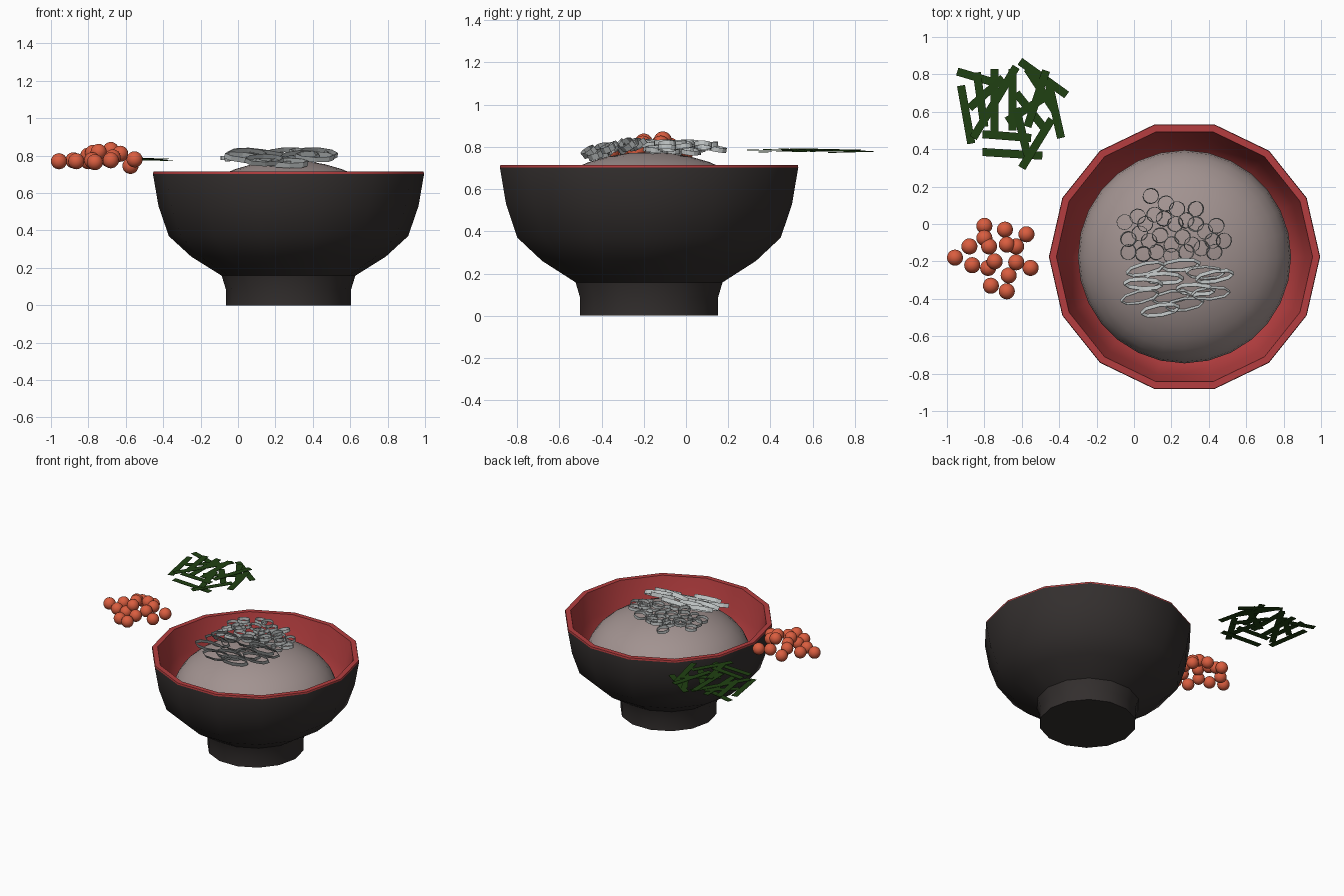
import bpy, bmesh, math, random
from mathutils import Matrix, Vector, Euler

if "Cube" in bpy.data.objects:
    bpy.data.objects.remove(bpy.data.objects["Cube"])

random.seed(4)
CX, CY = 0.27, -0.175      # bowl centre


def mat(name, rgb):
    m = bpy.data.materials.new(name)
    m.diffuse_color = (*rgb, 1)
    m.use_nodes = True
    m.node_tree.nodes["Principled BSDF"].inputs["Base Color"].default_value = m.diffuse_color
    return m


BLACK = mat("black lacquer", (0.033, 0.028, 0.027))
RED = mat("red lacquer", (0.46, 0.048, 0.05))
RICE = mat("rice", (0.36, 0.29, 0.28))
ORANGE = mat("roe orange", (0.70, 0.11, 0.05))
GREEN = mat("seaweed green", (0.014, 0.052, 0.006))
WHITE = mat("onion white", (0.52, 0.55, 0.55))


def finish(bm, name, mats, smooth=None):
    me = bpy.data.meshes.new(name)
    bm.normal_update()
    bm.to_mesh(me)
    bm.free()
    for m in mats:
        me.materials.append(m)
    ob = bpy.data.objects.new(name, me)
    bpy.context.collection.objects.link(ob)
    if smooth:
        bpy.ops.object.select_all(action='DESELECT')
        ob.select_set(True)
        bpy.context.view_layer.objects.active = ob
        bpy.ops.object.shade_smooth_by_angle(angle=math.radians(smooth))
    return ob


def lathe(name, profile, sides, mats, first_inner=None, smooth=40):
    """Turn (radius, z) points around the bowl axis; radius 0 becomes a pole."""
    bm = bmesh.new()
    rings = []
    for r, z in profile:
        n = sides if r > 0 else 1
        rings.append([bm.verts.new((CX + r * math.cos(math.tau * i / sides),
                                    CY + r * math.sin(math.tau * i / sides), z))
                      for i in range(n)])
    for k in range(len(rings) - 1):
        a, b = rings[k], rings[k + 1]
        for i in range(sides):
            j = (i + 1) % sides
            quad = []
            for v in (a[i % len(a)], a[j % len(a)], b[j % len(b)], b[i % len(b)]):
                if v not in quad:
                    quad.append(v)
            f = bm.faces.new(quad)
            if first_inner is not None and k >= first_inner:
                f.material_index = 1
    bmesh.ops.recalc_face_normals(bm, faces=bm.faces[:])
    return finish(bm, name, mats, smooth)


# Bowl: black outside, red rim and lining
lathe("bowl",
      [(0, 0), (0.335, 0), (0.335, 0.085), (0.357, 0.158), (0.52, 0.26), (0.64, 0.37),
       (0.695, 0.53), (0.725, 0.703),
       (0.722, 0.715), (0.685, 0.715), (0.645, 0.53), (0.59, 0.385), (0.48, 0.29), (0, 0.2)],
      14, [BLACK, RED], first_inner=7)

# Rice mound: upper part of a flattened ball
lathe("rice_mound",
      [(0.57 * math.cos(t), 0.425 + 0.35 * math.sin(t))
       for t in [math.radians(a) for a in range(-10, 90, 10)]] + [(0, 0.775)],
      28, [RICE], smooth=60)

# Roe pile beside the bowl
roe = [(-.80, -.01, .77), (-.69, -.03, .78), (-.575, -.055, .745), (-.80, -.075, .80),
       (-.88, -.12, .775), (-.775, -.12, .815), (-.68, -.11, .83), (-.63, -.12, .81),
       (-.957, -.18, .77), (-.865, -.22, .77), (-.78, -.235, .775), (-.745, -.20, .82),
       (-.63, -.205, .81), (-.553, -.235, .78), (-.67, -.275, .79), (-.765, -.33, .765),
       (-.68, -.36, .775)]
bm = bmesh.new()
for p in roe:
    bmesh.ops.create_uvsphere(bm, u_segments=20, v_segments=12, radius=0.043,
                              matrix=Matrix.Translation(p))
finish(bm, "roe", [ORANGE], 60)

# Seaweed strips: thin bars between two plan points
strips = [(-.945, .815, -.76, .76), (-.925, .74, -.87, .43), (-.81, .385, -.49, .365),
          (-.81, .48, -.55, .46), (-.60, .30, -.44, .56), (-.39, .46, -.46, .77),
          (-.61, .87, -.36, .69), (-.745, .83, -.745, .47), (-.65, .83, -.65, .50),
          (-.86, .46, -.63, .84), (-.88, .62, -.70, .78), (-.47, .82, -.57, .52),
          (-.68, .55, -.44, .70), (-.84, .81, -.80, .52), (-.57, .83, -.42, .60),
          (-.63, .70, -.47, .50), (-.57, .37, -.63, .62)]
bm = bmesh.new()
for x0, y0, x1, y1 in strips:
    z = random.uniform(.776, .788)
    a, b = Vector((x0, y0, z)), Vector((x1, y1, z + random.uniform(-.006, .006)))
    d = b - a
    bmesh.ops.create_cube(bm, size=1, matrix=Matrix.Translation((a + b) / 2)
                          @ d.to_track_quat('X', 'Z').to_matrix().to_4x4()
                          @ Matrix.Diagonal((d.length, 0.043, 0.003, 1)))
finish(bm, "seaweed_strips", [GREEN])


def add_ring(bm, pos, rot, rx, ry, h, sides, t=0.003):
    """Thin-walled oval band."""
    m = Matrix.Translation(pos) @ Euler(rot).to_matrix().to_4x4()
    loops = [[bm.verts.new(m @ Vector(((rx - o) * math.cos(math.tau * i / sides),
                                       (ry - o) * math.sin(math.tau * i / sides), z)))
              for i in range(sides)]
             for o, z in ((0, -h / 2), (0, h / 2), (t, h / 2), (t, -h / 2))]
    for k in range(4):
        a, b = loops[k], loops[(k + 1) % 4]
        for i in range(sides):
            j = (i + 1) % sides
            bm.faces.new((a[i], a[j], b[j], b[i]))


# Small onion rings lying on the rice
small = [(.09, .15), (.17, .11), (.23, .08), (.33, .08), (-.05, .01), (.02, .04), (.06, .0),
         (.11, .05), (.16, .03), (.22, .0), (.28, .02), (.33, .0), (.38, -.04), (.44, -.01),
         (.48, -.09), (-.03, -.08), (.03, -.05), (.08, -.09), (.14, -.06), (.2, -.11),
         (.26, -.07), (.31, -.11), (.36, -.13), (.42, -.09), (-.03, -.15), (.05, -.16),
         (.12, -.15), (.2, -.17), (.28, -.15), (.43, -.15)]
bm = bmesh.new()
for x, y in small:
    z = .79 - .1 * max(0, y - .05) + random.uniform(-.015, .03)
    add_ring(bm, (x, y, z), (random.uniform(-.2, .2), random.uniform(-.2, .2), random.random()),
             .044, .042, .022, 12)
finish(bm, "small_onion_rings", [WHITE])

# Long onion slices at the front, tipped so their walls show from above
slices = [(.06, -.24), (.16, -.29), (.05, -.32), (.03, -.39), (.20, -.39), (.33, -.35),
          (.38, -.26), (.43, -.28), (.41, -.37), (.14, -.46), (.27, -.43), (.25, -.22)]
bm = bmesh.new()
for x, y in slices:
    z = .80 + .2 * min(0, y + .28) + random.uniform(-.01, .015)
    add_ring(bm, (x, y, z), (random.uniform(.4, .75), random.uniform(-.1, .1),
                             random.uniform(-.05, .35)), .105, .036, .03, 8)
finish(bm, "long_onion_slices", [WHITE])
